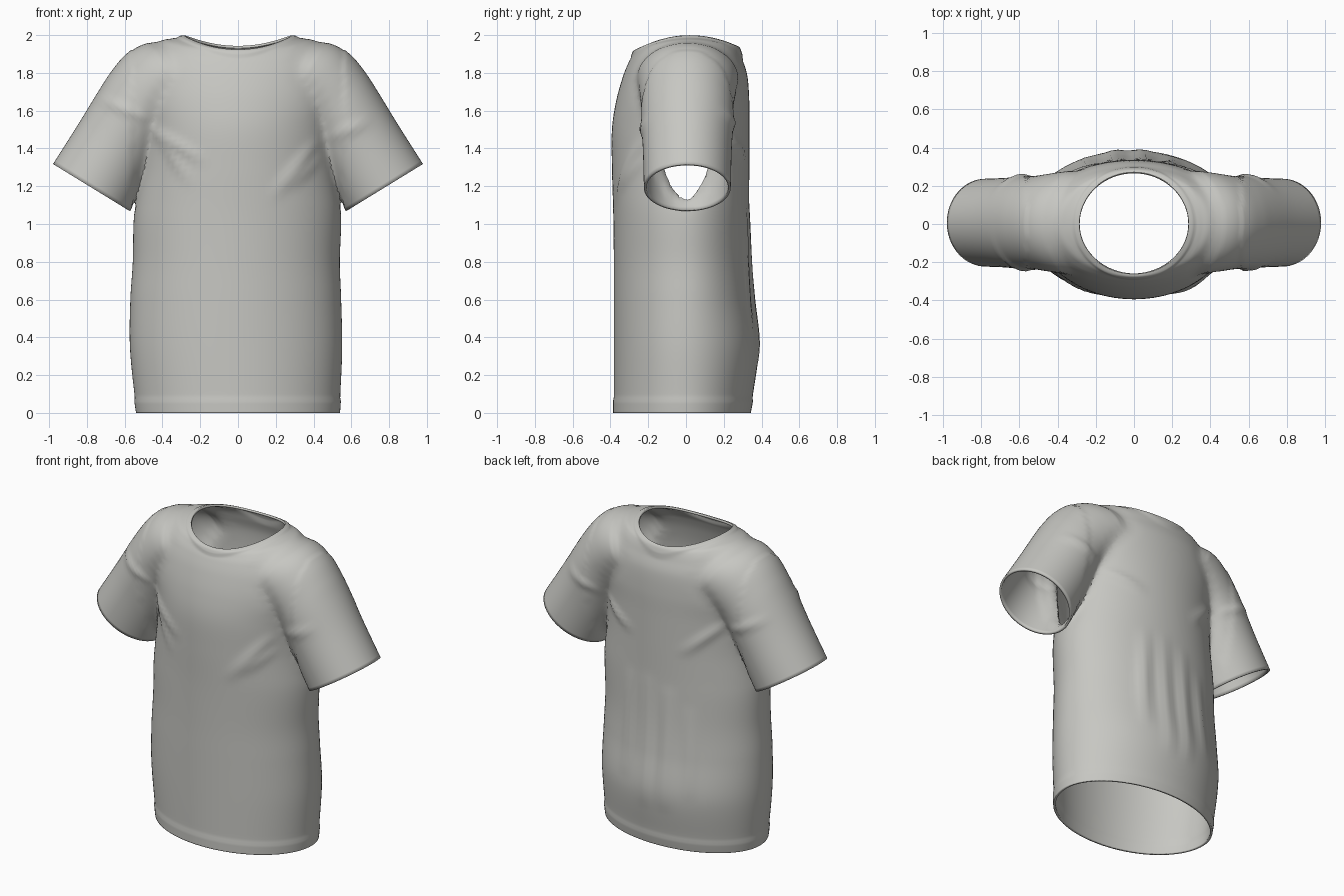
import bpy, bmesh, math
from mathutils import Vector, kdtree

default_cube = bpy.data.objects.get("Cube")
if default_cube:
    bpy.data.objects.remove(default_cube, do_unlink=True)

fabric = bpy.data.materials.new("warm grey fabric")
fabric.use_nodes = True
colour = (0.57, 0.57, 0.54, 1)
fabric.diffuse_color = colour
fabric.node_tree.nodes["Principled BSDF"].inputs["Base Color"].default_value = colour


def spline(keys, steps):
    """Smooth interpolation through a list of equal-length tuples."""
    rows = []
    last = len(keys) - 1
    for i in range(last):
        a, b, c, d = keys[max(i - 1, 0)], keys[i], keys[i + 1], keys[min(i + 2, last)]
        for s in range(steps):
            t = s / steps
            rows.append([q + t / 2 * (r - p + t * (2 * p - 5 * q + 4 * r - w + t * (3 * (q - r) + w - p)))
                         for p, q, r, w in zip(a, b, c, d)])
    rows.append(list(keys[-1]))
    return rows


def loft(name, rings):
    """Closed tube through rings of points, with a fan at each end."""
    bm = bmesh.new()
    loops = [[bm.verts.new(p) for p in ring] for ring in rings]
    count = len(loops[0])
    for low, high in zip(loops, loops[1:]):
        for i in range(count):
            j = (i + 1) % count
            bm.faces.new((low[i], low[j], high[j], high[i]))
    for loop in (loops[0], loops[-1]):
        centre = bm.verts.new(sum((v.co for v in loop), Vector()) / count)
        for i in range(count):
            bm.faces.new((loop[i], loop[(i + 1) % count], centre))
    bmesh.ops.recalc_face_normals(bm, faces=bm.faces)
    mesh = bpy.data.meshes.new(name)
    bm.to_mesh(mesh)
    bm.free()
    mesh.materials.append(fabric)
    obj = bpy.data.objects.new(name, mesh)
    bpy.context.collection.objects.link(obj)
    return obj


def torso_ring(row, count=96):
    z, width, front, back, lift = row
    shift = -0.012 * math.sin(math.pi * min(z / 1.1, 1))
    ring = []
    for i in range(count):
        a = math.tau * i / count
        c, s = math.cos(a), math.sin(a)
        tilt = 0.15 * lift * s
        ring.append((shift + width * c, s * (back if s > 0 else front), z + lift * c * c + tilt))
    return ring


def sleeve_ring(row, side, count=64):
    tx, tz, bx, bz, depth = row
    ring = []
    for i in range(count):
        a = math.tau * i / count
        u = (1 + math.cos(a)) / 2
        ring.append((side * (bx + (tx - bx) * u), 0.007 + depth * math.sin(a), bz + (tz - bz) * u))
    return ring


# Torso: height, half width, front depth, back depth, side lift
torso_keys = [
    (0, .535, .382, .338, 0), (.1, .545, .382, .355, 0), (.35, .562, .382, .385, 0),
    (.6, .558, .382, .355, 0), (.8, .548, .382, .34, 0), (1.05, .548, .385, .335, 0),
    (1.3, .52, .392, .335, 0), (1.5, .52, .392, .335, 0), (1.65, .54, .37, .335, 0),
    (1.78, .53, .335, .325, .02), (1.86, .48, .305, .3, .05), (1.9, .41, .285, .287, .07),
    (1.922, .35, .273, .278, .06), (1.927, .285, .26, .268, .065),
]
# Sleeve: top edge x z, bottom edge x z, half depth
sleeve_keys = [
    (.975, 1.315, .575, 1.07, .225), (.845, 1.52, .47, 1.26, .23), (.735, 1.7, .4, 1.4, .24),
    (.67, 1.8, .34, 1.47, .245), (.6, 1.885, .28, 1.51, .255), (.52, 1.943, .23, 1.54, .265),
    (.42, 1.968, .19, 1.56, .272), (.33, 1.96, .15, 1.57, .26), (.25, 1.92, .1, 1.58, .23),
]
shirt = loft("shirt", [torso_ring(r) for r in spline(torso_keys, 8)])
sleeves = [loft("sleeve_helper", [sleeve_ring(r, side) for r in spline(sleeve_keys, 7)])
           for side in (1, -1)]

# Join the sleeves to the torso
for sleeve in sleeves:
    union = shirt.modifiers.new("join", "BOOLEAN")
    union.operation, union.solver, union.object = "UNION", "EXACT", sleeve
joined = bpy.data.meshes.new_from_object(shirt.evaluated_get(bpy.context.evaluated_depsgraph_get()))
shirt.modifiers.clear()
shirt.data = joined
for sleeve in sleeves:
    bpy.data.objects.remove(sleeve, do_unlink=True)

cuff = sleeve_keys[0]
cuff_point = Vector((cuff[0], 0, cuff[1]))
cuff_axis = Vector((cuff[3] - cuff[1], 0, cuff[0] - cuff[2])).normalized()


def cuff_distance(p):
    return (Vector((abs(p.x), 0, p.z)) - cuff_point).dot(cuff_axis)


def neck_radius(p):
    return math.hypot(p.x / .285, p.y / (.268 if p.y > 0 else .26))


def is_opening(face):
    if all(v.co.z < 1e-4 for v in face.verts):
        return True
    if all(abs(cuff_distance(v.co)) < 1e-3 and abs(v.co.x) > .5 for v in face.verts):
        return True
    centre = face.calc_center_median()
    return centre.z > 1.7 and neck_radius(centre) < .998


# Open the hem, cuffs and neck
bm = bmesh.new()
bm.from_mesh(joined)
bmesh.ops.remove_doubles(bm, verts=bm.verts, dist=1e-4)
bmesh.ops.delete(bm, geom=[f for f in bm.faces if is_opening(f)], context="FACES")

# Soften the seam between torso and sleeves
seam = {v for e in bm.edges if len(e.link_faces) == 2 and e.calc_face_angle(0) > .25
        for v in e.verts if v.co.z > 1 and neck_radius(v.co) > 1.1}
if seam:
    tree = kdtree.KDTree(len(seam))
    for i, v in enumerate(seam):
        tree.insert(v.co, i)
    tree.balance()
    soft = [v for v in bm.verts if not v.is_boundary and tree.find(v.co)[2] < .06]
    for _ in range(10):
        bmesh.ops.smooth_vert(bm, verts=soft, factor=.5, use_axis_x=True, use_axis_y=True, use_axis_z=True)

# Cloth folds: face (-1 front, 1 back), start x z, end x z, width, height
folds = [
    (-1, .2, 1.16, .4, 1.42, .025, .016), (-1, .28, 1.2, .42, 1.34, .02, .012),
    (-1, -.2, 1.34, -.45, 1.5, .025, .015), (-1, -.25, 1.22, -.42, 1.46, .02, .012),
    (-1, .5, 1.46, .68, 1.54, .025, .012), (-1, -.5, 1.56, -.72, 1.66, .025, .012),
    (1, .2, 1.36, .42, 1.46, .025, .015), (1, -.2, 1.3, -.42, 1.5, .025, .015),
    (1, .2, .45, .18, 1.05, .035, .018), (1, .04, .3, .05, 1.05, .035, .016),
    (1, -.1, .3, -.1, 1, .035, .018), (1, -.26, .4, -.24, .9, .03, .012),
    (1, .5, 1.5, .7, 1.58, .025, .012), (1, -.5, 1.5, -.7, 1.6, .025, .012),
]


def fold_height(p, n):
    total = 0
    q = Vector((p.x, p.z))
    for face, x1, z1, x2, z2, width, height in folds:
        facing = min(max(n.y * face * 2, 0), 1)
        if facing and p.y * face > 0:
            start, span = Vector((x1, z1)), Vector((x2 - x1, z2 - z1))
            t = min(max((q - start).dot(span) / span.length_squared, 0), 1)
            gap = (q - start - span * t).length / width
            total += facing * height * math.sin(math.pi * (.1 + .8 * t)) * math.exp(-gap * gap)
    return total


def band(distance, size):
    """One inside a trim band, fading to zero past its edge."""
    return min(max((size - distance) / .012 + .5, 0), 1)


# Raise the folds, hem, cuffs, neckband and the gathered ring on each sleeve
bm.normal_update()
moves = []
for v in bm.verts:
    p, n = v.co, v.normal.copy()
    offset = fold_height(p, n) + .005 * band(p.z, .075)
    if p.z > 1.8:
        offset += .007 * band((neck_radius(p) - 1) * .28, .03)
    if abs(p.x) > .56 and p.z > 1.06:
        along = -cuff_distance(p)
        offset += .005 * band(along, .05)
        ripple = .009 if p.x < 0 else .003
        offset += ripple * math.exp(-((along - .4) / .025) ** 2)
    if p.z < 1e-4:
        n.z = 0
    moves.append((v, n * offset))
for v, move in moves:
    v.co += move
for f in bm.faces:
    f.smooth = True
    f.material_index = 0
bm.to_mesh(joined)
bm.free()

# Cloth thickness
shell = shirt.modifiers.new("cloth thickness", "SOLIDIFY")
shell.thickness = .014
shell.offset = -1
bpy.ops.object.select_all(action="DESELECT")
shirt.select_set(True)
bpy.context.view_layer.objects.active = shirt
bpy.ops.object.shade_smooth_by_angle(angle=math.radians(50))
